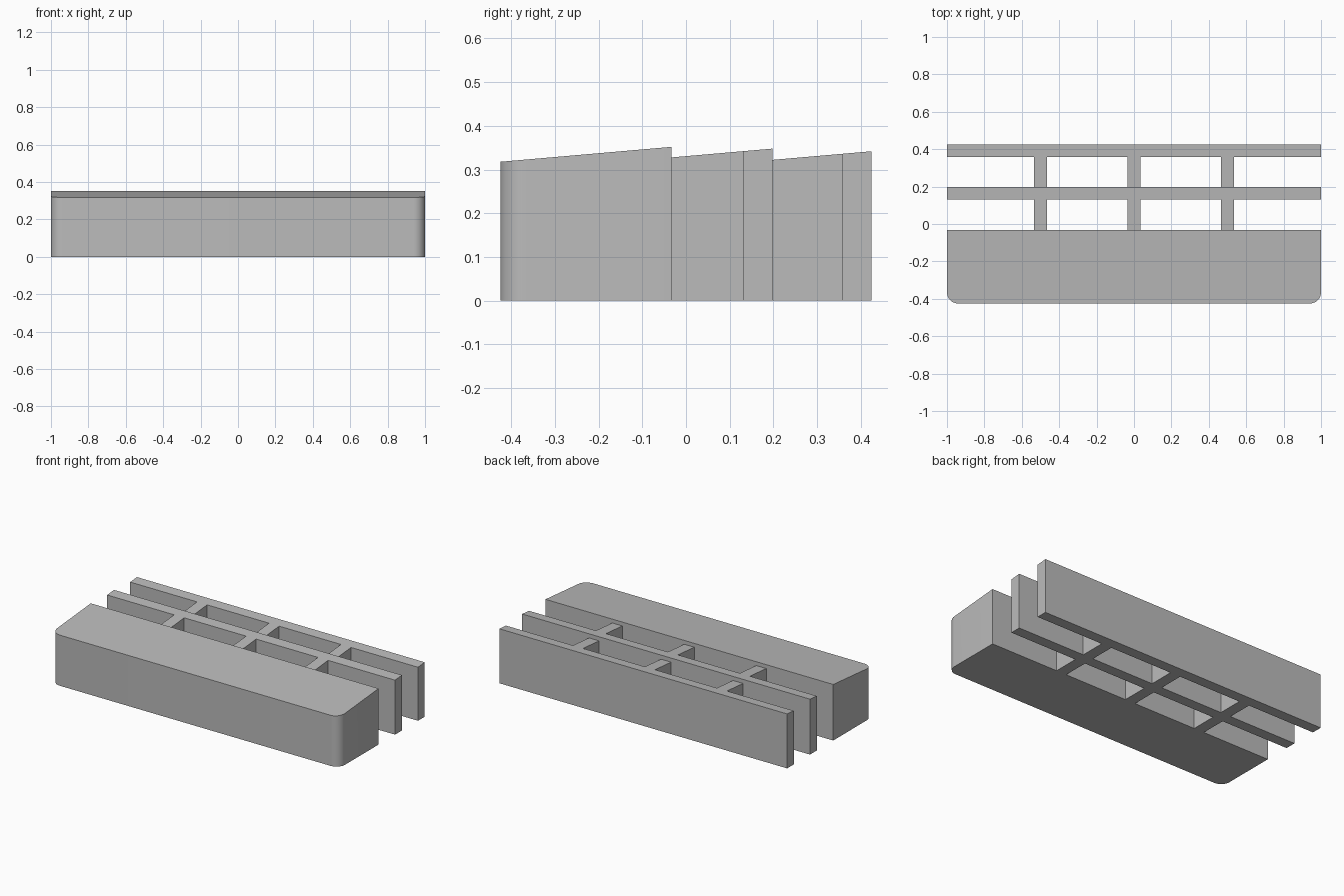
import bpy
import bmesh
from math import cos, sin, pi, radians

cube = bpy.data.objects.get("Cube")
if cube:
    bpy.data.objects.remove(cube, do_unlink=True)

SLOPE = 0.087
HALF = 1.0

grey = bpy.data.materials.new("plain_grey")
grey.use_nodes = True
colour = (0.5, 0.5, 0.5, 1)
grey.diffuse_color = colour
grey.node_tree.nodes["Principled BSDF"].inputs["Base Color"].default_value = colour


def sloped_prism(name, outline, y_back, z_back):
    """Extrude a plan outline upward to a top that rises towards the back."""
    bm = bmesh.new()
    low = [bm.verts.new((x, y, 0)) for x, y in outline]
    high = [bm.verts.new((x, y, z_back - SLOPE * (y_back - y))) for x, y in outline]
    bm.faces.new(low)
    bm.faces.new(high)
    n = len(outline)
    for i in range(n):
        j = (i + 1) % n
        bm.faces.new((low[i], low[j], high[j], high[i]))
    bmesh.ops.recalc_face_normals(bm, faces=bm.faces[:])
    mesh = bpy.data.meshes.new(name)
    bm.to_mesh(mesh)
    bm.free()
    mesh.materials.append(grey)
    obj = bpy.data.objects.new(name, mesh)
    bpy.context.collection.objects.link(obj)
    return obj


def comb_outline(y_front, y_rail, y_back, centres=(-0.5, 0, 0.5), half_width=0.035):
    """Full-width rail with spacers reaching forward from it."""
    points = [(HALF, y_rail), (HALF, y_back), (-HALF, y_back), (-HALF, y_rail)]
    for c in centres:
        left, right = c - half_width, c + half_width
        points += [(left, y_rail), (left, y_front), (right, y_front), (right, y_rail)]
    return points


# Front block with two rounded vertical corners
radius, front, back, steps = 0.06, -0.425, -0.033, 10
arc = [pi / 2 * i / steps for i in range(steps + 1)]
right_corner = [(HALF - radius + radius * sin(a), front + radius - radius * cos(a)) for a in arc]
left_corner = [(-x, y) for x, y in reversed(right_corner)]
block = sloped_prism("front_block",
                     right_corner + [(HALF, back), (-HALF, back)] + left_corner,
                     back, 0.352)

# Two rails, each with three spacers
sloped_prism("middle_rail", comb_outline(-0.033, 0.13, 0.198), 0.198, 0.348)
sloped_prism("rear_rail", comb_outline(0.198, 0.358, 0.425), 0.425, 0.342)

# Smooth the rounded corners, keeping the other edges sharp
bpy.ops.object.select_all(action='DESELECT')
block.select_set(True)
bpy.context.view_layer.objects.active = block
bpy.ops.object.shade_smooth_by_angle(angle=radians(30))
